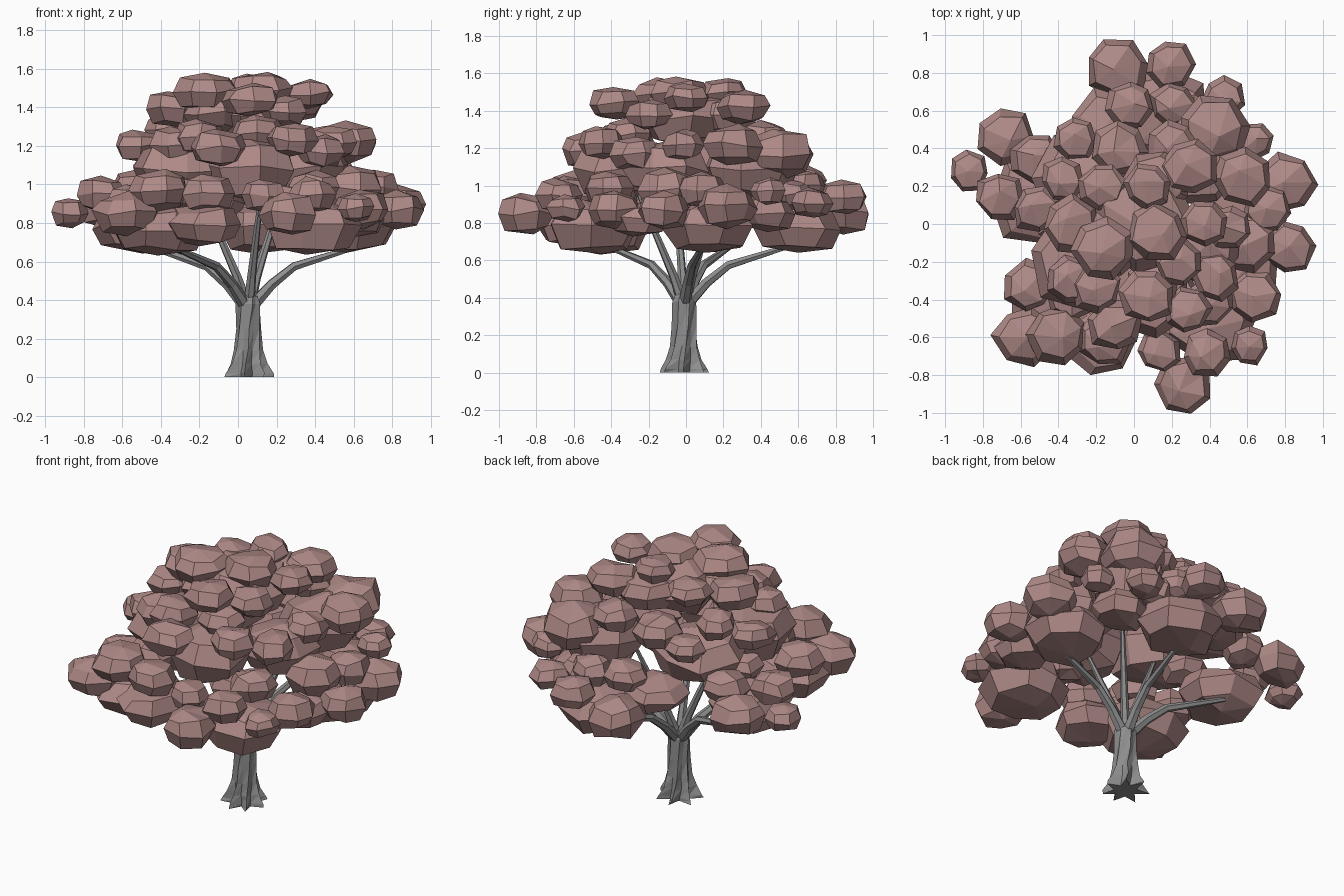
import bpy, bmesh, random
from math import sin, cos, pi, radians
from mathutils import Vector

if "Cube" in bpy.data.objects:
    bpy.data.objects.remove(bpy.data.objects["Cube"])

random.seed(7)
leaf = bpy.data.materials.new("leaf")
leaf.diffuse_color = (0.42, 0.25, 0.24, 1)
leaf.use_nodes = True
leaf.node_tree.nodes["Principled BSDF"].inputs["Base Color"].default_value = leaf.diffuse_color
bark = bpy.data.materials.new("bark")
bark.diffuse_color = (0.27, 0.27, 0.27, 1)
bark.use_nodes = True
bark.node_tree.nodes["Principled BSDF"].inputs["Base Color"].default_value = bark.diffuse_color


def finish(bm, name, mat):
    bmesh.ops.recalc_face_normals(bm, faces=bm.faces)
    me = bpy.data.meshes.new(name)
    bm.to_mesh(me)
    bm.free()
    ob = bpy.data.objects.new(name, me)
    bpy.context.collection.objects.link(ob)
    me.materials.append(mat)
    return ob


def skin(bm, rings, slant=False):
    """Bridge equal-length vertex rings and cap both ends."""
    n = len(rings[0])
    for a, b in zip(rings, rings[1:]):
        for i in range(n):
            j = (i + 1) % n
            if slant:
                bm.faces.new((a[i], a[j], b[j]))
                bm.faces.new((a[i], b[j], b[i]))
            else:
                bm.faces.new((a[i], a[j], b[j], b[i]))
    bm.faces.new(rings[0])
    bm.faces.new(rings[-1])


def clump(bm, x, y, z, r, flat=0.6):
    """Squashed, irregular seven-sided leaf blob."""
    n, h, turn = 7, r * flat, random.uniform(0, pi)
    dx, dy = (random.uniform(-.25, .25) * r for _ in range(2))
    wob = [random.uniform(0.94, 1.13) for _ in range(n)]
    rings = []
    for rr, zz in ((0.76, -0.70), (1.0, 0.0), (0.78, 0.66)):
        ring = []
        for i in range(n):
            a = turn + 2 * pi * i / n + random.uniform(-.08, .08)
            q = r * rr * wob[i] * random.uniform(0.94, 1.06)
            ring.append(bm.verts.new((x + q * cos(a), y + q * sin(a),
                                      z + h * (zz + random.uniform(-.15, .15)))))
        rings.append(ring)
    bot = bm.verts.new((x - dx, y - dy, z - h))
    top = bm.verts.new((x + dx, y + dy, z + h))
    for a, b in zip(rings, rings[1:]):
        for i in range(n):
            j = (i + 1) % n
            bm.faces.new((a[i], a[j], b[j], b[i]))
    for i in range(n):
        j = (i + 1) % n
        bm.faces.new((bot, rings[0][j], rings[0][i]))
        bm.faces.new((top, rings[2][i], rings[2][j]))


def canopy(name, items, flat):
    bm = bmesh.new()
    for it in items:
        clump(bm, *it, flat)
    finish(bm, name, leaf)


# Trunk: fluted, slightly twisted, flaring into pointed roots
cx, cy = 0.055, -0.01
bm = bmesh.new()
rings = []
for z, ridge, groove in ((0, .137, .066), (.02, .13, .066), (.07, .098, .062), (.14, .078, .058),
                         (.25, .068, .056), (.38, .066, .058), (.42, .05, .045)):
    ring = []
    for i in range(14):
        a = 2 * pi * i / 14 + z * 1.3 + random.uniform(-.08, .08)
        q = (groove if i % 2 else ridge) * random.uniform(.95, 1.04)
        ring.append(bm.verts.new((cx + q * cos(a), cy + q * sin(a), z)))
    rings.append(ring)
skin(bm, rings, slant=True)
finish(bm, "trunk", bark)


# Branches: spreading limbs and steeper inner ones
def branch(bm, ang, path):
    d = Vector((cos(ang), sin(ang), 0))
    side = Vector((-d.y, d.x, 0))
    rings = []
    for k, (dist, z, r) in enumerate(path):
        p, q = path[max(k - 1, 0)], path[min(k + 1, len(path) - 1)]
        t = (d * (q[0] - p[0]) + Vector((0, 0, q[1] - p[1]))).normalized()
        up = t.cross(side)
        c = Vector((cx, cy, z)) + d * dist
        rings.append([bm.verts.new(c + r * (side * cos(2 * pi * i / 6) + up * sin(2 * pi * i / 6)))
                      for i in range(6)])
    skin(bm, rings)


bm = bmesh.new()
for ang in (10, 82, 154, 226):
    branch(bm, radians(ang),
           [(.02, .37, .034), (.12, .48, .028), (.24, .575, .024), (.58, .68, .014)])
for ang in (46, 190, 285):
    branch(bm, radians(ang),
           [(.01, .38, .03), (.06, .52, .024), (.13, .68, .02), (.25, .95, .012)])
finish(bm, "branches", bark)

# Large inner masses of foliage, by tier (x, y, z, radius)
canopy("lower_foliage_masses", [
    (-.42, -.44, .77, .24), (-.17, -.61, .79, .19), (.38, -.50, .78, .25), (.60, .12, .78, .24),
    (.15, .60, .78, .24), (-.52, .12, .78, .24), (.60, -.25, .82, .16), (.45, .42, .85, .17),
    (-.15, .52, .91, .18)], .58)
canopy("middle_foliage_masses", [
    (.33, .33, 1.09, .25), (-.27, .25, 1.09, .25), (-.28, -.20, 1.08, .25),
    (.07, -.36, 1.08, .25), (.36, -.10, 1.09, .23)], .66)
canopy("top_foliage_mass", [(.05, .02, 1.36, .26), (.12, .22, 1.37, .18), (-.12, -.1, 1.37, .18)], .58)

# Smaller leaf clumps sitting on the masses
canopy("lower_leaf_clumps", [
    (-.87, .28, .85, .105), (-.71, .15, .95, .13), (-.55, -.33, .90, .135), (-.40, -.59, .97, .15),
    (-.57, -.59, .85, .16), (.26, -.85, .85, .15), (.38, -.68, .95, .125), (.61, -.64, .88, .10),
    (.13, -.67, .94, .115), (.64, -.38, .87, .14), (.82, -.12, .87, .14), (.60, -.10, .98, .16),
    (.80, .22, .89, .165), (.64, .44, .97, .10), (.47, .67, .91, .11), (.19, .85, .94, .125),
    (-.09, .83, .86, .165), (-.02, .63, 1.02, .13), (.21, .63, 1.0, .12), (-.52, .35, .98, .13),
    (-.68, .46, .89, .15), (-.16, -.62, .95, .14), (.70, .08, .98, .13), (-.34, -.38, .97, .13),
    (.40, -.42, .98, .13), (.32, .55, .95, .12), (.22, -.38, .92, .13), (-.38, .0, .95, .13)], .74)
canopy("middle_leaf_clumps", [
    (-.52, .08, 1.20, .12), (-.31, .45, 1.20, .11), (-.08, .40, 1.23, .14), (.42, .50, 1.17, .19),
    (.57, .25, 1.22, .16), (.43, -.27, 1.17, .13), (.28, -.46, 1.23, .125), (-.10, -.53, 1.19, .14),
    (-.33, -.30, 1.21, .13), (.50, -.02, 1.22, .12), (.10, -.30, 1.27, .13), (-.38, .24, 1.29, .12),
    (.20, .42, 1.26, .13), (-.2, -.34, 1.25, .13)], .7)
canopy("top_leaf_clumps", [
    (-.16, -.13, 1.48, .16), (.12, -.04, 1.49, .15), (.37, .01, 1.47, .125), (.29, .30, 1.42, .15),
    (.07, .20, 1.50, .12), (-.17, .20, 1.42, .12), (-.33, 0, 1.39, .15), (.07, -.38, 1.44, .14),
    (.24, -.2, 1.38, .13)], .62)
